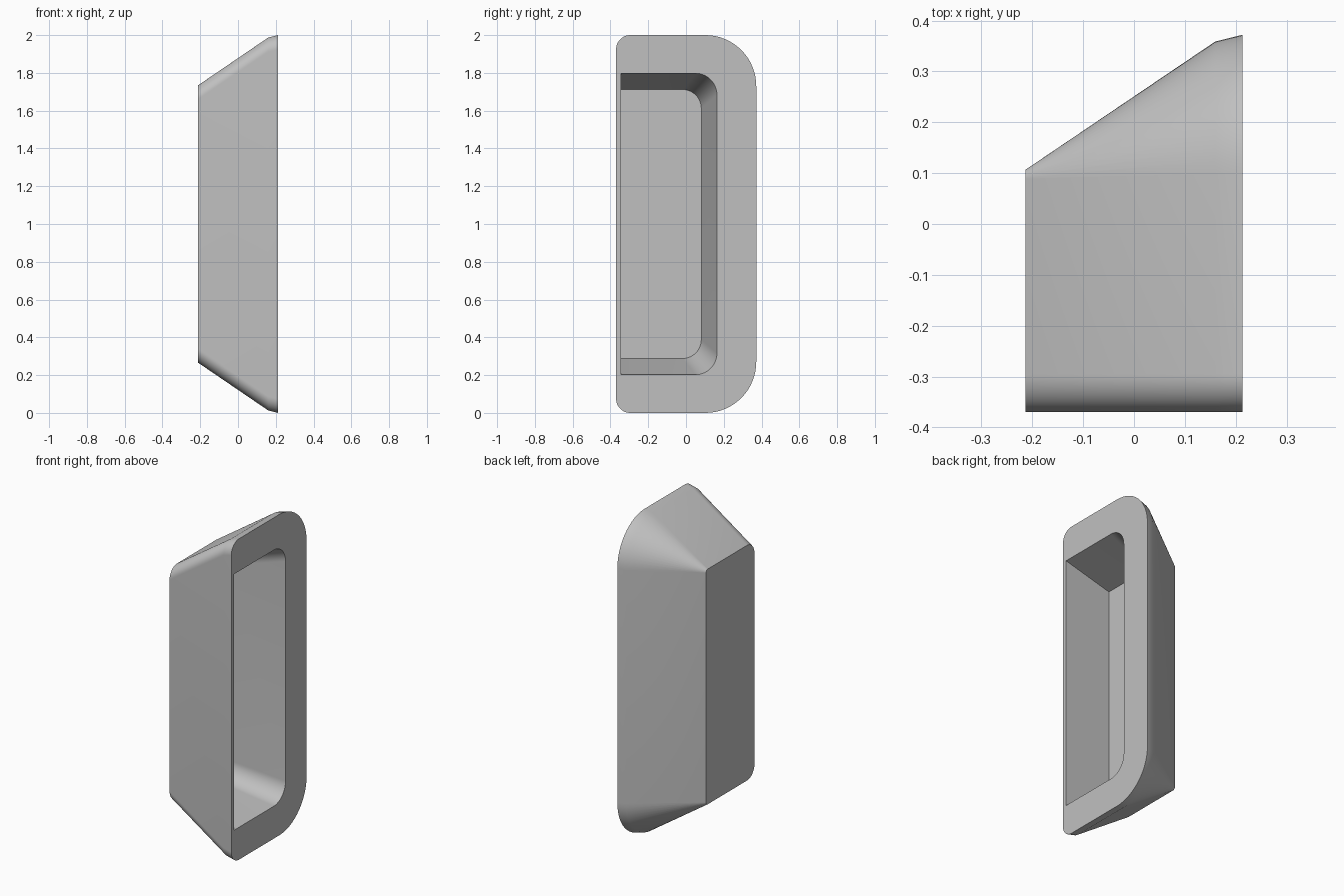
import bpy, bmesh, math

cube = bpy.data.objects.get("Cube")
if cube:
    bpy.data.objects.remove(cube, do_unlink=True)

STEPS = 16  # segments per rounded corner


def ring(bm, x, front, back, inset, r_front, r_back):
    """Rounded rectangle across y and z at depth x, inset from top and bottom."""
    low, high = inset, 2 - inset
    corners = [(back - r_back, high - r_back, r_back, 0),
               (front + r_front, high - r_front, r_front, 1),
               (front + r_front, low + r_front, r_front, 2),
               (back - r_back, low + r_back, r_back, 3)]
    verts = []
    for cy, cz, r, quarter in corners:
        for i in range(STEPS + 1):
            a = (quarter + i / STEPS) * math.pi / 2
            verts.append(bm.verts.new((x, cy + r * math.cos(a), cz + r * math.sin(a))))
    return verts


bm = bmesh.new()
rings = [
    # tapered outer shell, closed side to open rim
    ring(bm, -0.213, -0.37, 0.107, 0.267, 0.075, 0.018),
    ring(bm, 0.16, -0.37, 0.359, 0.013, 0.075, 0.26),
    ring(bm, 0.213, -0.37, 0.372, 0, 0.075, 0.27),
    # recess, rim opening to floor
    ring(bm, 0.213, -0.343, 0.164, 0.202, 0, 0.115),
    ring(bm, -0.103, -0.343, 0.081, 0.288, 0, 0.1),
]
for a, b in zip(rings, rings[1:]):
    for i in range(len(a)):
        j = (i + 1) % len(a)
        bm.faces.new((a[i], a[j], b[j], b[i]))
bm.faces.new(rings[0])
bm.faces.new(rings[-1])
bmesh.ops.remove_doubles(bm, verts=bm.verts, dist=0.00001)
bmesh.ops.recalc_face_normals(bm, faces=bm.faces)

mesh = bpy.data.meshes.new("recessed_handle")
bm.to_mesh(mesh)
bm.free()
handle = bpy.data.objects.new("recessed_handle", mesh)
bpy.context.collection.objects.link(handle)

# plain grey finish
grey = bpy.data.materials.new("plain grey")
grey.use_nodes = True
colour = (0.53, 0.53, 0.53, 1)
grey.diffuse_color = colour
grey.node_tree.nodes["Principled BSDF"].inputs["Base Color"].default_value = colour
mesh.materials.append(grey)

bpy.ops.object.select_all(action="DESELECT")
handle.select_set(True)
bpy.context.view_layer.objects.active = handle
bpy.ops.object.shade_smooth_by_angle(angle=math.radians(30))
